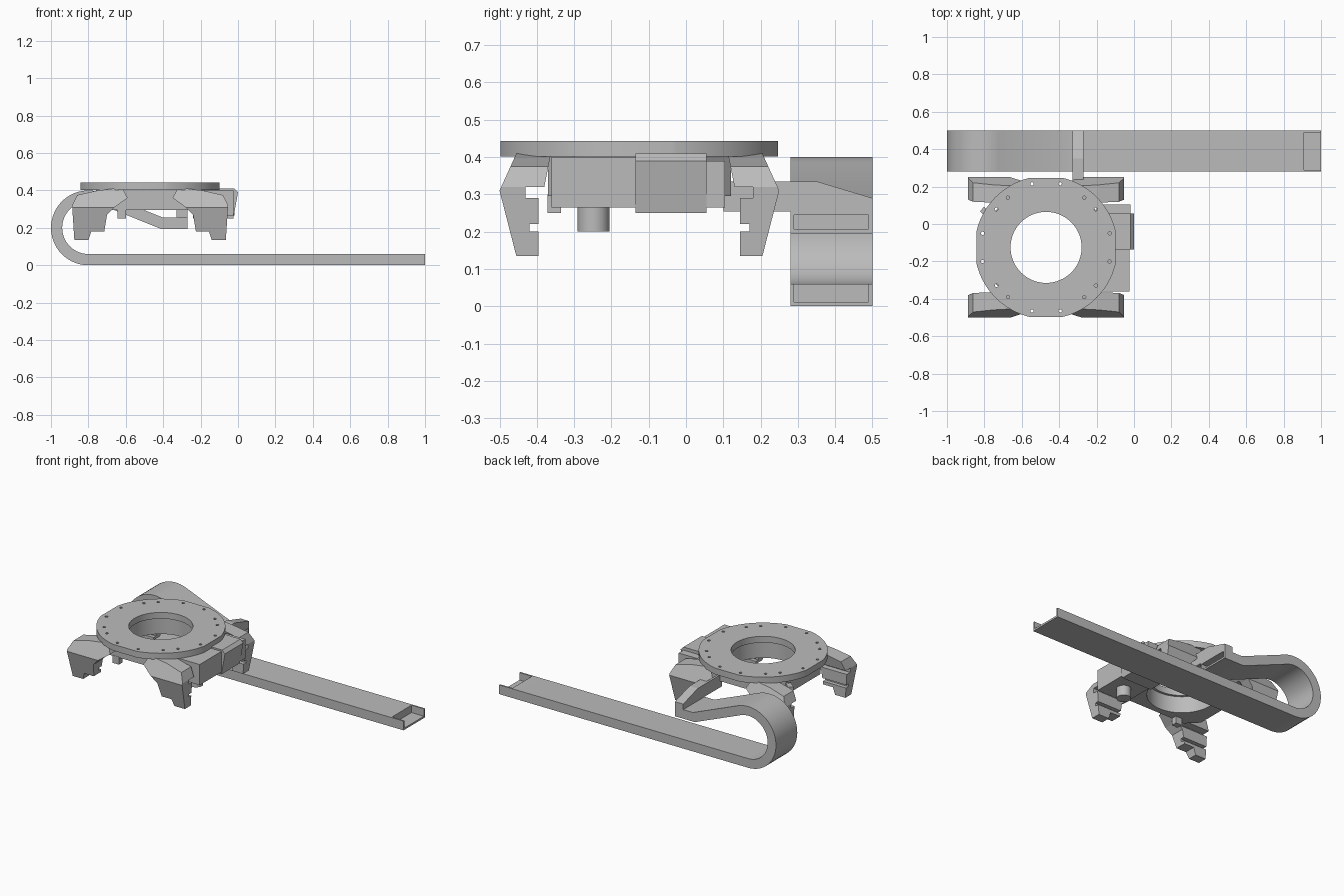
import bpy, bmesh, math
from mathutils import Matrix, Vector

if "Cube" in bpy.data.objects:
    bpy.data.objects.remove(bpy.data.objects["Cube"], do_unlink=True)

grey = bpy.data.materials.new("plain grey")
grey.use_nodes = True
grey.diffuse_color = (0.5, 0.5, 0.5, 1)
grey.node_tree.nodes["Principled BSDF"].inputs["Base Color"].default_value = (0.5, 0.5, 0.5, 1)

CX, CY = -0.47, -0.125   # carriage centre


def finish(name, bm):
    bmesh.ops.recalc_face_normals(bm, faces=bm.faces)
    me = bpy.data.meshes.new(name)
    bm.to_mesh(me)
    bm.free()
    me.materials.append(grey)
    ob = bpy.data.objects.new(name, me)
    bpy.context.collection.objects.link(ob)
    return ob


def prism(name, pts, axis, lo, hi):
    """Extrude a 2D outline along one axis."""
    place = {"x": lambda a, b, t: (t, a, b),
             "y": lambda a, b, t: (a, t, b),
             "z": lambda a, b, t: (a, b, t)}[axis]
    bm = bmesh.new()
    face = bm.faces.new([bm.verts.new(place(a, b, lo)) for a, b in pts])
    ext = bmesh.ops.extrude_face_region(bm, geom=[face])
    moved = [v for v in ext["geom"] if isinstance(v, bmesh.types.BMVert)]
    bmesh.ops.translate(bm, verts=moved, vec=Vector(place(0, 0, hi - lo)))
    return finish(name, bm)


def box(name, x0, x1, y0, y1, z0, z1):
    return prism(name, [(x0, y0), (x1, y0), (x1, y1), (x0, y1)], "z", z0, z1)


def arc(cx, cy, r, a0, a1, n):
    return [(cx + r * math.cos(math.radians(a0 + (a1 - a0) * i / n)),
             cy + r * math.sin(math.radians(a0 + (a1 - a0) * i / n))) for i in range(n + 1)]


def disc(name, x, y, r, z0, z1, n=48):
    return prism(name, arc(x, y, r, 0, 360, n)[:-1], "z", z0, z1)


def combine(target, tool, operation):
    mod = target.modifiers.new("cut", "BOOLEAN")
    mod.operation, mod.object, mod.solver = operation, tool, "EXACT"
    bpy.context.view_layer.objects.active = target
    bpy.ops.object.modifier_apply(modifier=mod.name)
    bpy.data.objects.remove(tool, do_unlink=True)


def smooth(ob):
    bpy.ops.object.select_all(action="DESELECT")
    ob.select_set(True)
    bpy.context.view_layer.objects.active = ob
    bpy.ops.object.shade_smooth_by_angle(angle=math.radians(25))


# Cable carrier: flat run, bend, sloping return, short end piece
outer = arc(-0.8, 0.2, 0.2, 270, 68, 32)
inner = arc(-0.8, 0.2, 0.14, 68, 270, 32)
band = [(1, 0)] + outer + [(-0.4, 0.254), (-0.27, 0.254), (-0.27, 0.195), (-0.414, 0.195)]
carrier = prism("cable_carrier", band + inner + [(1, 0.06)], "y", 0.28, 0.5)
combine(carrier, box("end_pocket", 0.91, 1.1, 0.29, 0.49, 0.012, 0.1), "DIFFERENCE")
combine(carrier, box("return_pocket", -0.36, -0.2, 0.29, 0.49, 0.207, 0.245), "DIFFERENCE")
smooth(carrier)

# Bracket joining the carrier to the carriage
prism("carrier_bracket", [(0.1, 0.254), (0.5, 0.254), (0.5, 0.29), (0.35, 0.335), (0.1, 0.335)],
      "x", -0.33, -0.27)

# Mounting ring with flats on four sides, an open centre and bolt holes
ring = disc("mounting_ring", CX, CY, 0.382, 0.402, 0.443, 96)
combine(ring, box("flats", CX - 0.372, CX + 0.372, CY - 0.372, CY + 0.372, 0.3, 0.5), "INTERSECT")
combine(ring, disc("bore", CX, CY, 0.19, 0.3, 0.5, 64), "DIFFERENCE")
for quarter in range(4):
    for a in (12.5, 37.5, 52.5, 77.5):
        t = math.radians(a + 90 * quarter)
        r = 0.348 if a in (12.5, 77.5) else 0.335
        combine(ring, disc("bolt_hole", CX + r * math.cos(t), CY + r * math.sin(t),
                           0.009, 0.3, 0.5, 10), "DIFFERENCE")
smooth(ring)

# Hub frame under the ring
hx, hy, c = 0.29, 0.245, 0.07
corners = [(hx, hy - c), (hx - c, hy), (c - hx, hy), (-hx, hy - c),
           (-hx, c - hy), (c - hx, -hy), (hx - c, -hy), (hx, c - hy)]
hub = prism("hub_frame", [(CX + x, CY + y) for x, y in corners], "z", 0.295, 0.403)
combine(hub, disc("hub_bore", CX, CY, 0.205, 0.2, 0.5, 64), "DIFFERENCE")
smooth(hub)

# Legs: front outline crossed with side outline, mirrored to four corners
front = [(0.33, 0.135), (0.405, 0.135), (0.417, 0.32), (0.39, 0.375), (0.28, 0.4), (0.15, 0.415),
         (0.12, 0.36), (0.19, 0.31), (0.23, 0.27), (0.245, 0.18), (0.315, 0.18)]
side = [(0.375, 0.31), (0.33, 0.135), (0.27, 0.135), (0.27, 0.2), (0.295, 0.2), (0.295, 0.22),
        (0.27, 0.22), (0.27, 0.29), (0.305, 0.29), (0.305, 0.32), (0.255, 0.32), (0.235, 0.42),
        (0.325, 0.42)]
for sx, left in ((1, "left"), (-1, "right")):
    for sy, end in ((-1, "front"), (1, "back")):
        leg = prism(f"{end}_{left}_leg", [(CX + sx * x, z) for x, z in front], "y", CY - 0.5, CY + 0.5)
        combine(leg, prism("leg_side", [(CY + sy * y, z) for y, z in side], "x", -1, 0.2), "INTERSECT")

# Gearbox and drive blocks on the left side
box("drive_block", -0.24, -0.025, -0.36, -0.135, 0.265, 0.4)
prism("gearbox", [(-0.24, 0.25), (-0.025, 0.25), (0, 0.39), (-0.02, 0.41), (-0.24, 0.41)],
      "y", -0.135, 0.055)
box("drive_end_block", -0.2, -0.02, 0.055, 0.105, 0.265, 0.39)
smooth(disc("drive_motor", -0.13, -0.248, 0.043, 0.2, 0.27, 32))

# Small guides under the hub
box("front_guide", -0.645, -0.6, -0.372, -0.335, 0.25, 0.3)
box("right_guide", -0.76, -0.7, -0.18, -0.06, 0.3, 0.4)
plug = box("side_plug", -0.03, 0.03, -0.016, 0.016, 0.32, 0.37)
plug.matrix_world = Matrix.Translation((-0.79, 0.06, 0)) @ Matrix.Rotation(math.radians(-40), 4, "Z")
